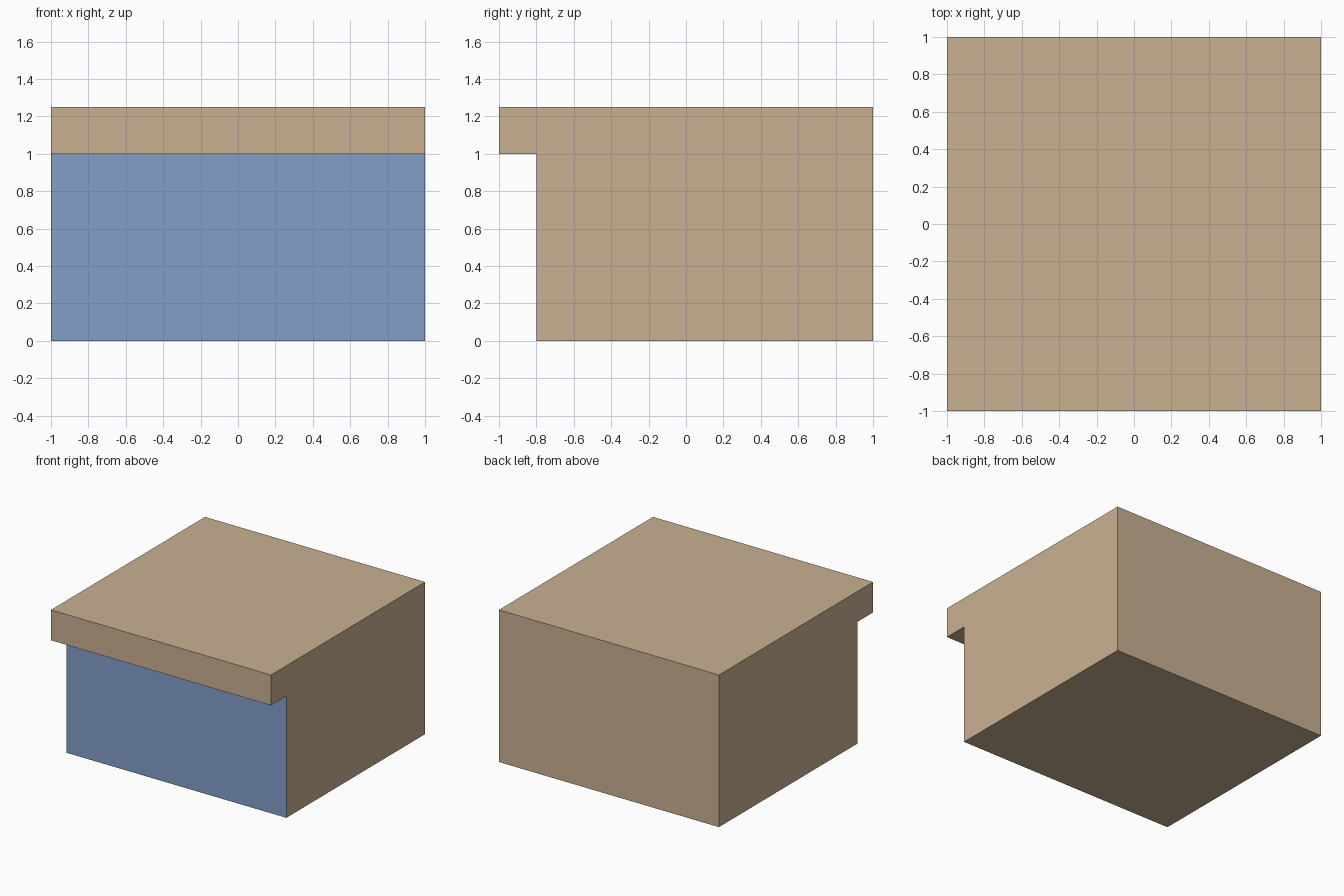
import bpy
import bmesh

cube = bpy.data.objects.get("Cube")
if cube:
    bpy.data.objects.remove(cube, do_unlink=True)


def make_material(name, rgb):
    mat = bpy.data.materials.new(name)
    mat.use_nodes = True
    colour = (*rgb, 1.0)
    mat.diffuse_color = colour
    mat.node_tree.nodes["Principled BSDF"].inputs["Base Color"].default_value = colour
    return mat


tan = make_material("tan", (0.584, 0.440, 0.287))
blue = make_material("blue", (0.227, 0.347, 0.584))

# Side profile (y, z): body with a lip overhanging the front
profile = [(-0.8, 0), (1, 0), (1, 1.25), (-1, 1.25), (-1, 1), (-0.8, 1)]

bm = bmesh.new()
side = bm.faces.new([bm.verts.new((-1, y, z)) for y, z in profile])
extruded = bmesh.ops.extrude_face_region(bm, geom=[side])["geom"]
new_verts = [v for v in extruded if isinstance(v, bmesh.types.BMVert)]
bmesh.ops.translate(bm, verts=new_verts, vec=(2, 0, 0))
bmesh.ops.recalc_face_normals(bm, faces=bm.faces[:])

# Blue panel: the recessed front face under the lip
for face in bm.faces:
    recessed = face.normal.y < -0.9 and face.calc_center_median().z < 1
    face.material_index = 1 if recessed else 0

mesh = bpy.data.meshes.new("overhanging_block")
bm.to_mesh(mesh)
bm.free()
mesh.materials.append(tan)
mesh.materials.append(blue)
block = bpy.data.objects.new("overhanging_block", mesh)
bpy.context.collection.objects.link(block)
